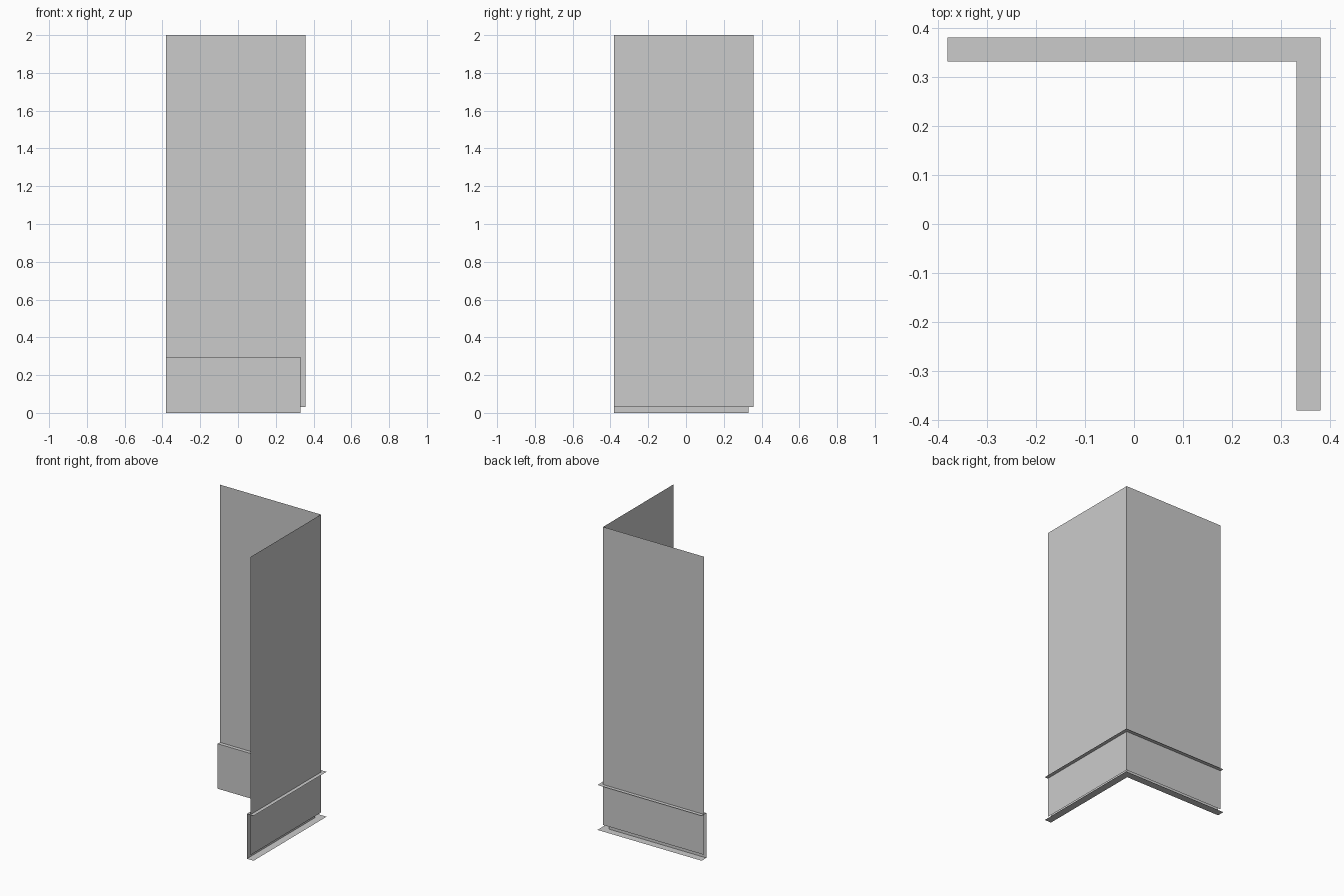
import bpy
import bmesh

if "Cube" in bpy.data.objects:
    bpy.data.objects.remove(bpy.data.objects["Cube"], do_unlink=True)

grey = bpy.data.materials.new("plain grey")
grey.use_nodes = True
colour = (0.6, 0.6, 0.6, 1)
grey.diffuse_color = colour
grey.node_tree.nodes["Principled BSDF"].inputs["Base Color"].default_value = colour

END = -0.381                              # free ends of both legs
INNER, MIDDLE, OUTER = 0.332, 0.3565, 0.381
TRIM_TOP, WALL_BOTTOM, WALL_TOP = 0.297, 0.03, 2.0


def corner_sheet(name, profile):
    """Sweep an (offset, height) profile along an L with a mitred corner."""
    bm = bmesh.new()
    rows = []
    for d, z in profile:
        path = [(END, d, z), (d, d, z), (d, END, z)]
        rows.append([bm.verts.new(p) for p in path])
    for a, b in zip(rows, rows[1:]):
        for i in range(2):
            bm.faces.new((a[i], a[i + 1], b[i + 1], b[i]))
    mesh = bpy.data.meshes.new(name)
    bm.to_mesh(mesh)
    bm.free()
    mesh.materials.append(grey)
    obj = bpy.data.objects.new(name, mesh)
    bpy.context.collection.objects.link(obj)
    return obj


# Thin upright wall panel around the corner
corner_sheet("wall_panel", [(MIDDLE, WALL_BOTTOM), (MIDDLE, WALL_TOP)])

# Channel-shaped skirting, open towards the outside
corner_sheet("skirting_channel", [(OUTER, 0), (INNER, 0),
                                  (INNER, TRIM_TOP), (OUTER, TRIM_TOP)])
